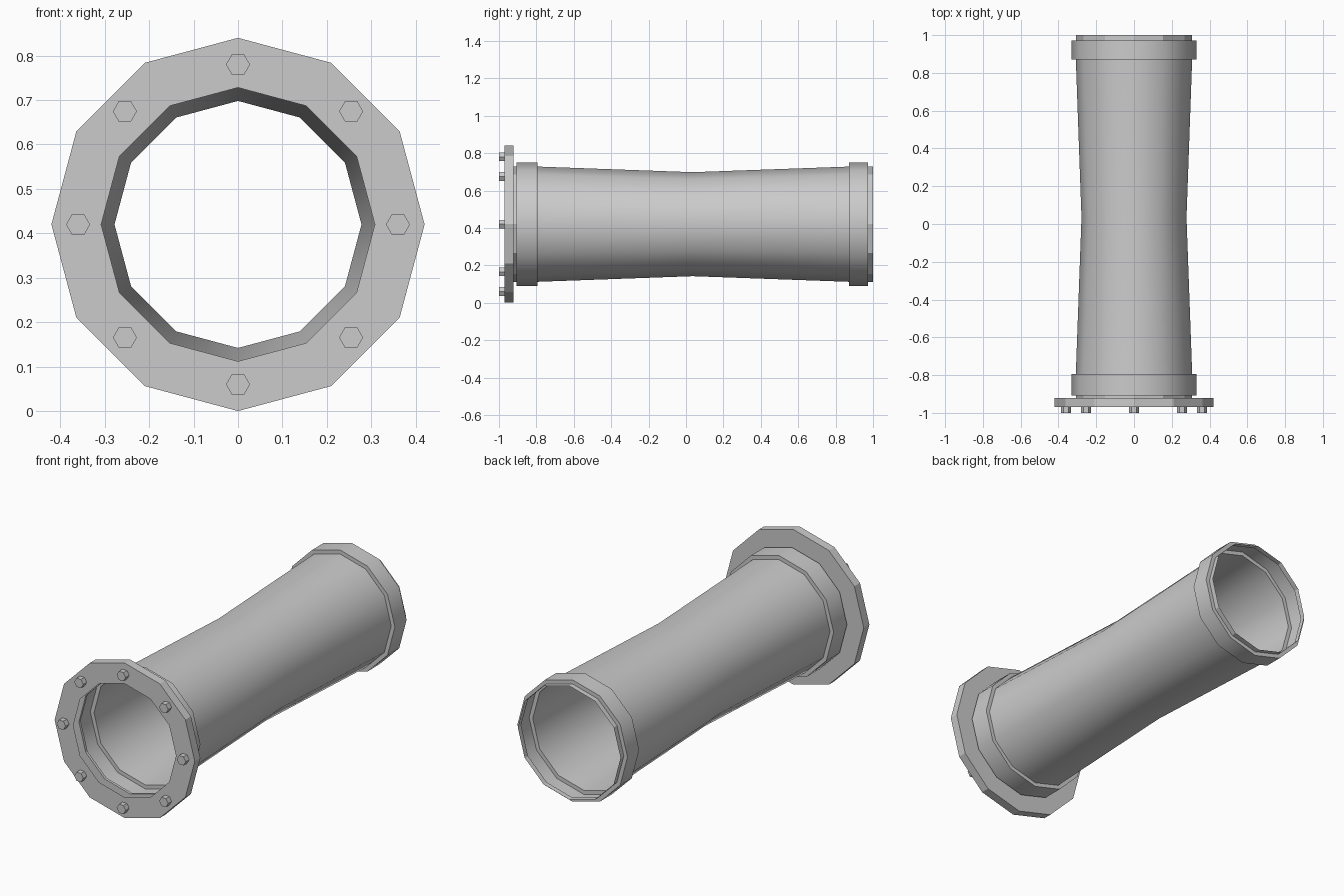
import bpy, bmesh, math

if "Cube" in bpy.data.objects:
    bpy.data.objects.remove(bpy.data.objects["Cube"])

CZ = 0.42  # height of the pipe axis


def sweep(name, profile, sides, cx=0.0, cz=CZ, cap_front=False, smooth=False):
    """Revolve a (y, radius) profile about an axis parallel to y."""
    bm = bmesh.new()
    rings = []
    for y, r in profile:
        rings.append([bm.verts.new((cx + r * math.cos(math.tau * i / sides), y,
                                    cz + r * math.sin(math.tau * i / sides)))
                      for i in range(sides)])
    for a, b in zip(rings, rings[1:]):
        for i in range(sides):
            j = (i + 1) % sides
            bm.faces.new((a[i], b[i], b[j], a[j]))
    if cap_front:
        bm.faces.new(rings[0])
    mesh = bpy.data.meshes.new(name)
    bm.to_mesh(mesh)
    bm.free()
    obj = bpy.data.objects.new(name, mesh)
    bpy.context.collection.objects.link(obj)
    if smooth:
        bpy.ops.object.select_all(action='DESELECT')
        obj.select_set(True)
        bpy.context.view_layer.objects.active = obj
        bpy.ops.object.shade_smooth_by_angle(angle=math.radians(40))
    return obj


# Bolted flange at the front, with a short neck behind it
sweep("flange", [(-0.97, 0.308), (-0.97, 0.42), (-0.922, 0.42),
                 (-0.922, 0.308), (-0.907, 0.308)], 12)

# Thin-walled pipe with a narrow waist and a raised collar near each end
sweep("pipe", [(-0.907, 0.308), (-0.907, 0.33), (-0.793, 0.33), (-0.793, 0.308),
               (0.035, 0.278),
               (0.872, 0.308), (0.872, 0.33), (0.972, 0.33), (0.972, 0.308)],
      12, smooth=True)

# Open lip at the back end
sweep("end_lip", [(0.972, 0.308), (1.0, 0.308)], 12)

# Eight hexagonal bolts around the flange
for k in range(8):
    a = math.tau * k / 8
    sweep(f"bolt_{k + 1}", [(-1.0, 0.027), (-0.97, 0.027)], 6,
          0.36 * math.cos(a), CZ + 0.36 * math.sin(a), cap_front=True)
